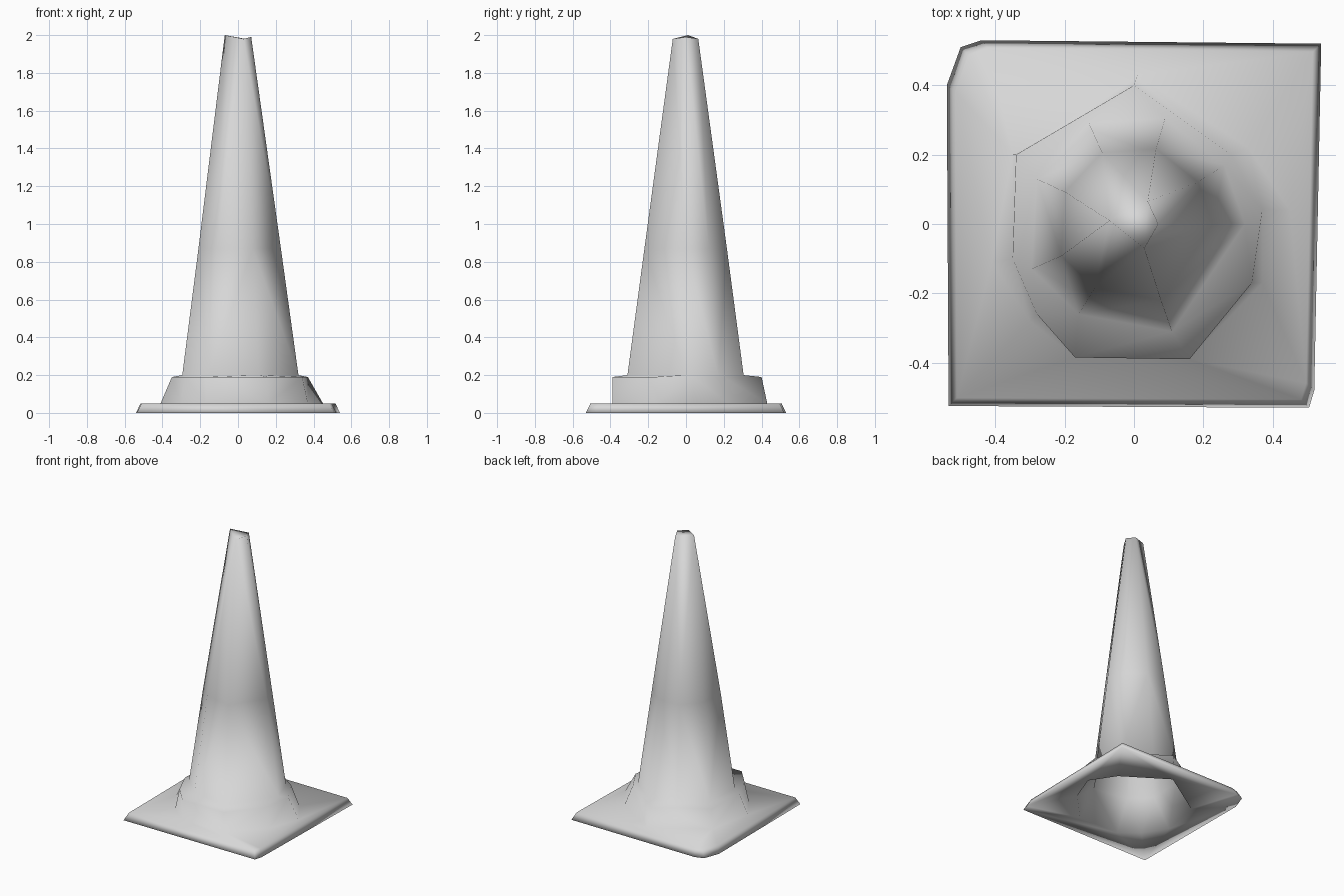
import bpy
import bmesh
import math

cube = bpy.data.objects.get("Cube")
if cube:
    bpy.data.objects.remove(cube, do_unlink=True)

# Single plain grey
grey = bpy.data.materials.new("plain_grey")
grey.use_nodes = True
colour = (0.68, 0.68, 0.68, 1)
grey.diffuse_color = colour
grey.node_tree.nodes["Principled BSDF"].inputs["Base Color"].default_value = colour

bm = bmesh.new()


def scaled(points, factor):
    return [(x * factor, y * factor) for x, y in points]


def ring(points, z):
    """Cross-section at one height, sorted counter-clockwise."""
    verts = [bm.verts.new((x, y, z)) for x, y in points]
    return sorted(verts, key=lambda v: math.atan2(v.co.y, v.co.x))


def gap(a, b):
    return (a.co.xy - b.co.xy).length


def skin(low, high):
    """Join two rings with triangles, always taking the shorter diagonal."""
    start = min(range(len(high)), key=lambda k: gap(low[0], high[k]))
    high = high[start:] + high[:start]
    n, m = len(low), len(high)
    i = j = 0
    while i < n or j < m:
        a, b = low[i % n], high[j % m]
        next_a, next_b = low[(i + 1) % n], high[(j + 1) % m]
        if j == m or (i < n and gap(next_a, b) <= gap(a, next_b)):
            bm.faces.new((a, next_a, b))
            i += 1
        else:
            bm.faces.new((a, next_b, b))
            j += 1


# Worn square foot, with two clipped corners
foot = [(-.54, .40), (-.50, .51), (-.44, .53), (.54, .52),
        (.52, -.48), (.505, -.53), (-.535, -.525)]

# Uneven collar, upright at the front and sloping at the sides
collar_low = [(.01, .43), (.33, .22), (.45, .04), (.37, -.17), (.16, -.39),
              (-.17, -.385), (-.30, -.28), (-.41, -.11), (-.35, .20)]
collar_high = [(0, .40), (.28, .20), (.37, .04), (.34, -.17), (.16, -.39),
               (-.17, -.385), (-.28, -.26), (-.35, -.10), (-.34, .20)]

# Tapering body
body = [(.32, 0), (.26, .17), (.09, .305), (-.13, .29), (-.28, .13),
        (-.295, -.13), (-.16, -.26), (.11, -.31)]
tip = [(.07, 0), (.04, .065), (-.07, .01), (.03, -.07)]

# Hollow inside, flat underside, foot, collar and body as one skin
rings = [ring(points, z) for points, z in (
    (scaled(tip, .8), 1.95),
    (scaled(body, .93), .20),
    (scaled(collar_low, .95), 0),
    (foot, 0),
    (scaled(foot, .955), .05),
    (collar_low, .05),
    (collar_high, .19),
    (body, .20),
    (scaled(body, .71), .87),
    (tip, 1.98))]
for low, high in zip(rings, rings[1:]):
    skin(low, high)

# Closed, slightly tilted tip
for vert in rings[-1]:
    if abs(vert.co.y) < .03:
        vert.co.z = 2.0 if vert.co.x < 0 else 1.99
bm.faces.new(rings[0])
bm.faces.new(rings[-1])

bmesh.ops.recalc_face_normals(bm, faces=bm.faces)
for face in bm.faces:
    face.smooth = True

mesh = bpy.data.meshes.new("traffic_cone")
bm.to_mesh(mesh)
bm.free()
mesh.materials.append(grey)
cone = bpy.data.objects.new("traffic_cone", mesh)
bpy.context.collection.objects.link(cone)
